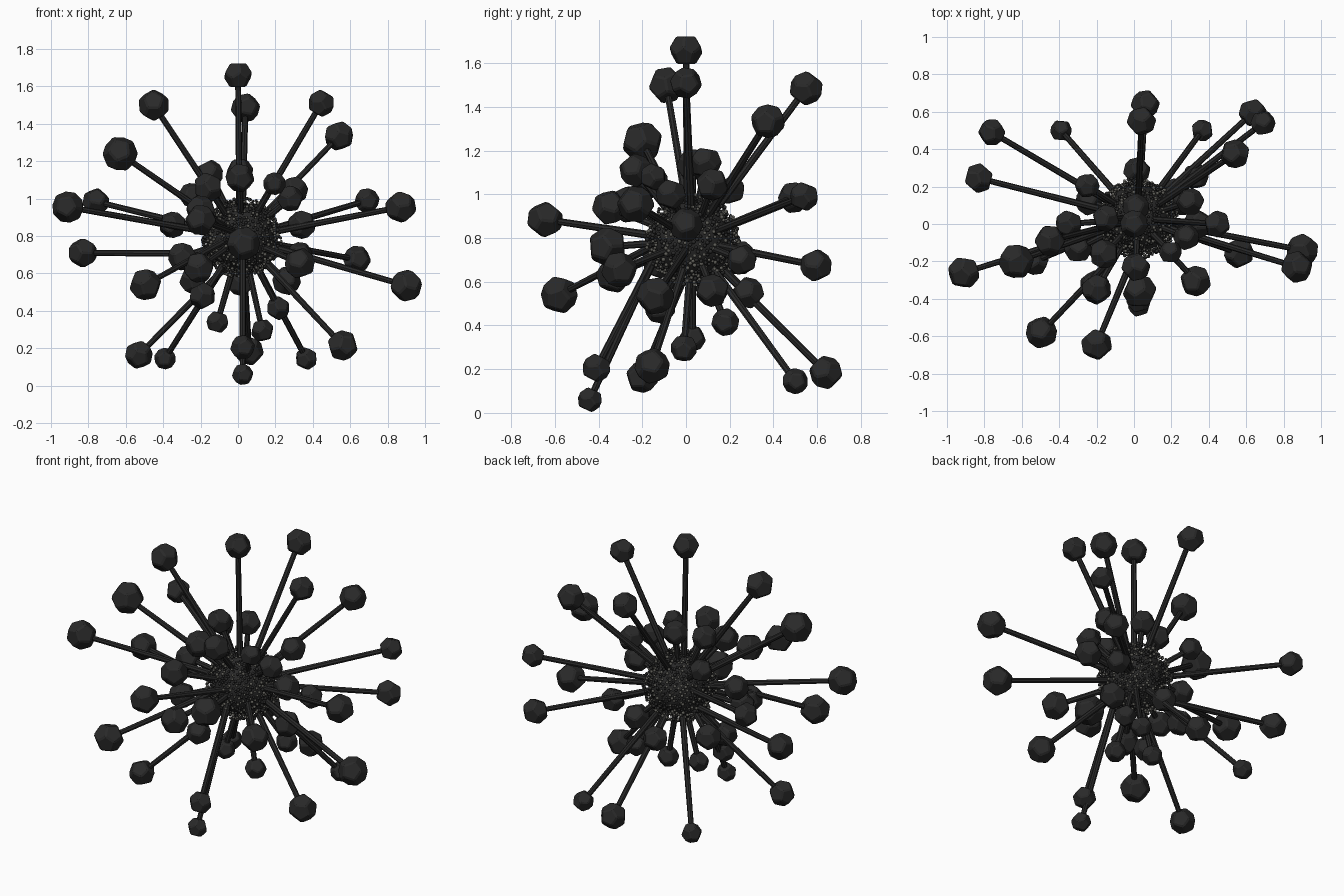
import bpy, bmesh, math, random
from mathutils import Vector, Matrix

if "Cube" in bpy.data.objects:
    bpy.data.objects.remove(bpy.data.objects["Cube"], do_unlink=True)

random.seed(4)
CORE = Vector((0.02, 0.03, 0.79))
CORE_RADIUS = 0.18
STALK_RADIUS = 0.017


def make_material(name, rgb):
    mat = bpy.data.materials.new(name)
    mat.use_nodes = True
    color = (*rgb, 1)
    mat.diffuse_color = color
    bsdf = mat.node_tree.nodes["Principled BSDF"]
    bsdf.inputs["Base Color"].default_value = color
    bsdf.inputs["Roughness"].default_value = 0.7
    return mat


charcoal = make_material("charcoal", (0.022, 0.022, 0.022))
warm_grey = make_material("warm grey", (0.11, 0.108, 0.095))


def make_object(name, bm, mat):
    mesh = bpy.data.meshes.new(name)
    mesh.materials.append(mat)
    bm.to_mesh(mesh)
    bm.free()
    obj = bpy.data.objects.new(name, mesh)
    bpy.context.collection.objects.link(obj)
    return obj


def knob_mesh():
    """Dodecahedron with softened edges, built as the dual of an icosahedron."""
    ico = bmesh.new()
    bmesh.ops.create_icosphere(ico, subdivisions=1, radius=1)
    corners = [f.calc_center_median().normalized() for f in ico.faces]
    ico.free()
    bm = bmesh.new()
    for co in corners:
        bm.verts.new(co)
    bmesh.ops.convex_hull(bm, input=bm.verts[:])
    bmesh.ops.dissolve_limit(bm, angle_limit=math.radians(5),
                             verts=bm.verts[:], edges=bm.edges[:])
    bmesh.ops.bevel(bm, geom=bm.edges[:], offset=0.09, segments=1,
                    affect='EDGES', profile=0.5)
    bmesh.ops.scale(bm, vec=(1.06, 1.06, 1.06), verts=bm.verts[:])
    bmesh.ops.recalc_face_normals(bm, faces=bm.faces[:])
    mesh = bpy.data.meshes.new("knob")
    bm.to_mesh(mesh)
    bm.free()
    return mesh


KNOB = knob_mesh()


def add_arm(name, x, y, z, radius, root=CORE):
    """A straight stalk from the core with a faceted knob on its tip."""
    tip, root = Vector((x, y, z)), Vector(root)
    reach = tip - root
    turn = reach.to_track_quat('Z', 'Y').to_matrix().to_4x4()
    bm = bmesh.new()
    bm.from_mesh(KNOB)
    bmesh.ops.transform(bm, verts=bm.verts[:],
                        matrix=Matrix.Translation(tip) @ turn @ Matrix.Scale(radius, 4))
    bmesh.ops.create_cone(bm, cap_ends=True, segments=8, depth=reach.length,
                          radius1=STALK_RADIUS * 1.1, radius2=STALK_RADIUS * 0.9,
                          matrix=Matrix.Translation(root + reach / 2) @ turn)
    make_object(name, bm, charcoal)


# Long arms: tip position, knob radius and, where off-centre, the stalk's root
long_arms = [
    (0, 0, 1.66, .075, (.01, .01, .8)), (.04, .55, 1.485, .078),
    (-.45, -.09, 1.5, .083), (.445, 0, 1.51, .072), (.54, .375, 1.335, .079),
    (-.63, -.2, 1.24, .094), (-.91, -.26, .955, .086), (-.76, .49, .985, .072),
    (-.83, .245, .71, .079, (-.1, .06, .705)),
    (-.495, -.58, .54, .086, (-.06, -.12, .78)),
    (-.53, -.2, .165, .075, (-.06, 0, .64)), (-.39, .5, .145, .059),
    (.025, -.41, .205, .066, (.025, -.13, .74)), (.06, .64, .185, .077),
    (.025, -.44, .06, .057, (.025, -.13, .74)),
    (.365, .5, .145, .06), (.56, -.155, .215, .082), (.9, -.14, .535, .087),
    (.635, .595, .675, .075), (.87, -.23, .955, .085), (.69, .54, .99, .067),
    (-.2, -.645, .885, .083, (.01, -.14, .81)),
]

# Short arms: tip position and knob radius
short_arms = [
    (-.11, .03, .34, .06), (.13, -.01, .295, .062), (.195, -.15, 1.08, .062),
    (.3, .12, 1.045, .075), (-.25, .205, 1.02, .066), (.01, -.23, 1.11, .077),
    (.01, .09, 1.145, .073), (-.15, .03, 1.135, .073), (-.16, -.16, 1.06, .08),
    (.34, 0, .86, .078), (.33, -.305, .655, .083), (.33, .255, .7, .07),
    (.26, .12, .56, .077), (.28, -.07, 1.0, .07), (.215, .18, .415, .064),
    (.03, -.36, .76, .09), (-.21, -.33, .63, .082), (-.19, -.12, .48, .072),
    (-.3, -.13, .69, .076), (-.24, .12, .565, .075), (-.35, 0, .86, .073),
    (-.2, -.35, .94, .08), (.015, .285, .55, .073),
]

for i, arm in enumerate(long_arms):
    add_arm(f"long_arm_{i + 1}", *arm)
for i, arm in enumerate(short_arms):
    add_arm(f"short_arm_{i + 1}", *arm)

# Core ball
bm = bmesh.new()
bmesh.ops.create_icosphere(bm, subdivisions=3, radius=CORE_RADIUS,
                           matrix=Matrix.Translation(CORE))
make_object("core", bm, charcoal).data.shade_smooth()

# Granules spread evenly over the core on a spiral, in two shades
dark, light = bmesh.new(), bmesh.new()
count = 1000
golden = math.pi * (3 - math.sqrt(5))
for i in range(count):
    height = 1 - 2 * (i + 0.5) / count
    ring = math.sqrt(1 - height * height)
    direction = Vector((ring * math.cos(i * golden), ring * math.sin(i * golden), height))
    place = CORE + direction * (CORE_RADIUS + random.uniform(0.002, 0.035))
    bmesh.ops.create_icosphere(light if random.random() < 0.4 else dark, subdivisions=2,
                               radius=random.uniform(0.007, 0.01),
                               matrix=Matrix.Translation(place))
make_object("dark_granules", dark, charcoal).data.shade_smooth()
make_object("light_granules", light, warm_grey).data.shade_smooth()
